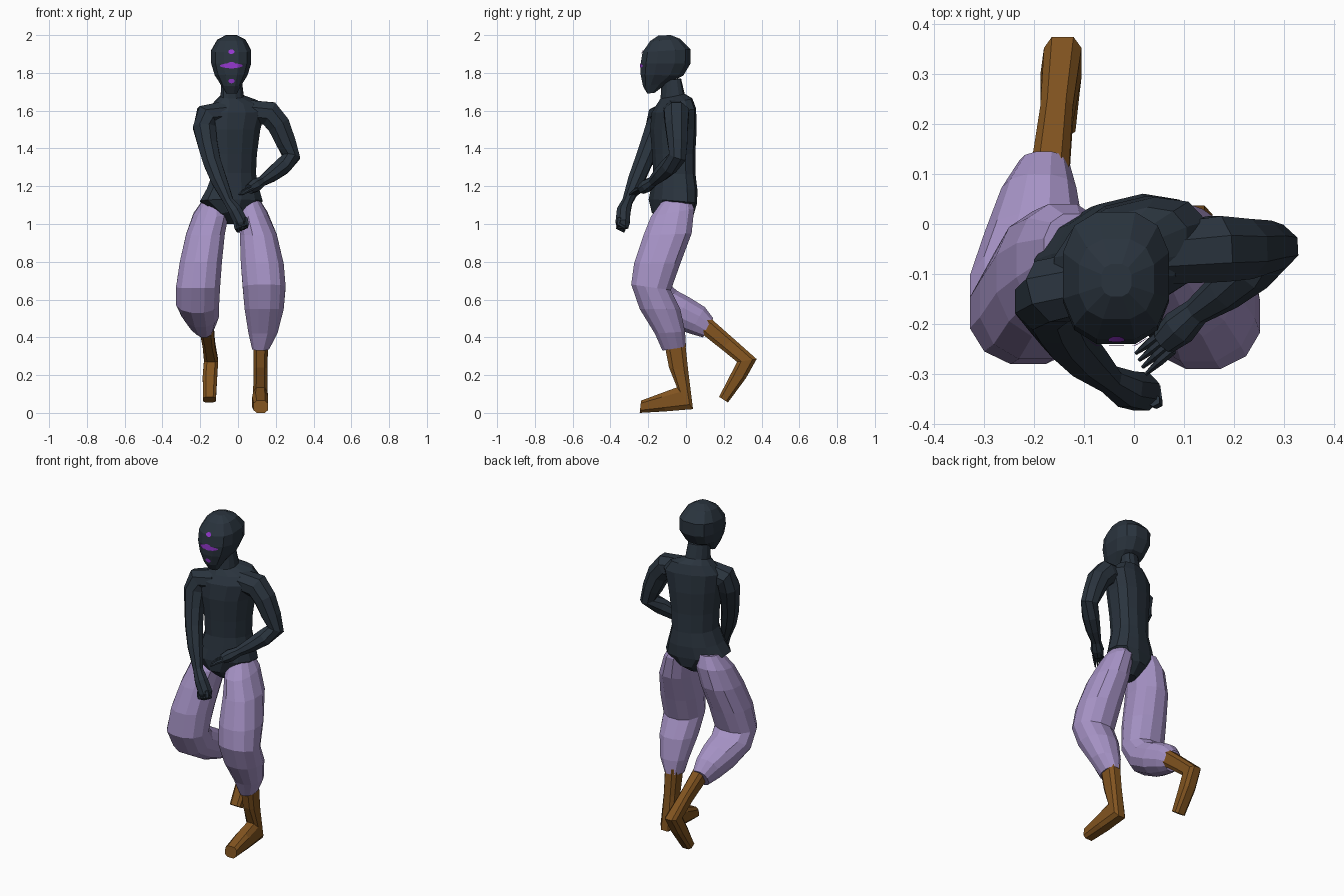
import bpy, bmesh, math
from mathutils import Vector
from mathutils.bvhtree import BVHTree


def material(name, rgb):
    m = bpy.data.materials.new(name)
    m.diffuse_color = (*rgb, 1)
    return m


NAVY = material("dark navy", (0.023, 0.034, 0.048))
LILAC = material("lilac cloth", (0.38, 0.29, 0.56))
BROWN = material("brown leather", (0.22, 0.088, 0.014))
VIOLET = material("bright violet", (0.30, 0.04, 0.62))


def skin(name, rings, mat):
    """Bridge closed point rings into a capped, flat-shaded mesh."""
    bm = bmesh.new()
    loops = [[bm.verts.new(p) for p in ring] for ring in rings]
    n = len(loops[0])
    for a, b in zip(loops, loops[1:]):
        for i in range(n):
            j = (i + 1) % n
            bm.faces.new((a[i], a[j], b[j], b[i]))
    bm.faces.new(loops[0])
    bm.faces.new(loops[-1])
    bmesh.ops.recalc_face_normals(bm, faces=bm.faces)
    me = bpy.data.meshes.new(name)
    bm.to_mesh(me)
    bm.free()
    me.materials.append(mat)
    ob = bpy.data.objects.new(name, me)
    bpy.context.collection.objects.link(ob)
    return ob


def oval(n, p):
    """Unit superellipse with a flat side towards the front."""
    pts = []
    for i in range(n):
        a = 2 * math.pi * (i + 0.5) / n
        c, s = math.cos(a), math.sin(a)
        pts.append((math.copysign(abs(c) ** (2 / p), c), math.copysign(abs(s) ** (2 / p), s)))
    mu, mv = max(u for u, v in pts), max(v for u, v in pts)
    return [(u / mu, v / mv) for u, v in pts]


def loft(name, rings, mat, n=12, p=2.2, skew=0.0):
    """Rings: front (y, z), back (y, z), left x, right x. Skew turns the right side back."""
    out = []
    for (fy, fz), (by, bz), x0, x1 in rings:
        out.append([Vector(((x0 + x1) / 2 + v * (x1 - x0) / 2,
                            (fy + by) / 2 + u * (fy - by) / 2 + v * skew * (x1 - x0),
                            (fz + bz) / 2 + u * (fz - bz) / 2)) for u, v in oval(n, p)])
    return skin(name, out, mat)


def tube(name, path, mat, n=8):
    """Path: (x, y, z, radius)."""
    pts = [Vector(q[:3]) for q in path]
    out = []
    for i, q in enumerate(path):
        t = Vector((0, 0, 0))
        if i:
            t += (pts[i] - pts[i - 1]).normalized()
        if i < len(pts) - 1:
            t += (pts[i + 1] - pts[i]).normalized()
        t.normalize()
        a = t.cross(Vector((0, 1, 0))).normalized()
        b = t.cross(a)
        out.append([pts[i] + q[3] * (a * u + b * v) for u, v in oval(n, 2)])
    return skin(name, out, mat)


# Torso with high-cut hips, shoulders and neck
loft("torso", [
    ((-.11, 1.00), (-.03, 1.00), -.06, .005),
    ((-.175, 1.06), (.035, 1.05), -.11, .05),
    ((-.185, 1.13), (.046, 1.11), -.20, .13),
    ((-.175, 1.19), (.05, 1.18), -.165, .112),
    ((-.165, 1.27), (.042, 1.26), -.135, .095),
    ((-.17, 1.37), (.04, 1.37), -.137, .10),
    ((-.18, 1.50), (.046, 1.50), -.15, .118),
    ((-.17, 1.59), (.042, 1.61), -.16, .145),
    ((-.145, 1.635), (.025, 1.665), -.12, .105),
    ((-.13, 1.665), (-.012, 1.69), -.092, .03),
    ((-.125, 1.76), (-.03, 1.77), -.088, .02)], NAVY, 12, 2.3, .12)

# Head
head = loft("head", [
    ((-.205, 1.69), (-.165, 1.695), -.062, -.005),
    ((-.228, 1.73), (-.10, 1.745), -.09, .018),
    ((-.24, 1.79), (-.015, 1.785), -.123, .05),
    ((-.24, 1.85), (.024, 1.85), -.142, .07),
    ((-.23, 1.91), (.024, 1.925), -.142, .07),
    ((-.19, 1.968), (-.03, 1.98), -.11, .04),
    ((-.145, 1.998), (-.08, 2.0), -.065, -.005)], NAVY, 12, 2.6)

# Face markings: thin patches draped on the face
bvh = BVHTree.FromPolygons([v.co for v in head.data.vertices],
                           [list(f.vertices) for f in head.data.polygons])


def marking(name, cx, cz, w, h, n=12):
    verts = []
    for i in range(n + 1):
        s = -1 + 2 * i / n
        hh = h * max(0.25, math.sqrt(1 - s * s))
        for k in (-1, 1):
            x, z = cx + s * w, cz + k * hh
            hit = bvh.ray_cast(Vector((x, -1, z)), Vector((0, 1, 0)))[0]
            verts.append((x, hit.y - 0.004, z))
    me = bpy.data.meshes.new(name)
    me.from_pydata(verts, [], [(2 * i, 2 * i + 2, 2 * i + 3, 2 * i + 1) for i in range(n)])
    me.materials.append(VIOLET)
    bpy.context.collection.objects.link(bpy.data.objects.new(name, me))


marking("forehead_mark", -.035, 1.912, .016, .012)
marking("chin_mark", -.035, 1.757, .016, .012)
marking("brow_band", -.035, 1.838, .060, .013)
marking("brow_centre", -.035, 1.84, .025, .018)

# Trousers
loft("trouser_leg_standing", [
    ((-.12, 1.13), (.02, 1.14), .0, .11),
    ((-.185, 1.04), (.043, 1.08), .0, .155),
    ((-.225, .94), (.03, .95), .01, .205),
    ((-.275, .79), (-.03, .79), .015, .242),
    ((-.29, .68), (-.08, .65), .025, .252),
    ((-.245, .55), (-.03, .55), .035, .242),
    ((-.165, .42), (-.005, .43), .055, .21),
    ((-.125, .33), (.0, .35), .075, .165)], LILAC)
loft("trouser_leg_raised", [
    ((-.12, 1.13), (.02, 1.14), -.18, -.07),
    ((-.185, 1.04), (.04, 1.07), -.235, -.05),
    ((-.225, .94), (.025, .95), -.275, -.07),
    ((-.27, .80), (-.03, .80), -.308, -.085),
    ((-.28, .66), (-.075, .67), -.328, -.095),
    ((-.21, .53), (-.045, .645), -.328, -.10),
    ((-.08, .455), (.02, .61), -.298, -.10),
    ((.02, .42), (.10, .56), -.265, -.115),
    ((.09, .40), (.145, .50), -.23, -.13)], LILAC)

# Boots: shaft, heel, instep, toe
loft("boot_standing", [
    ((-.115, .37), (-.005, .38), .08, .16),
    ((-.09, .24), (.012, .22), .083, .155),
    ((-.048, .135), (.037, .02), .08, .157),
    ((-.13, .105), (-.11, .008), .075, .16),
    ((-.238, .065), (-.245, .0), .083, .158)], BROWN, 8, 3.2)
loft("boot_raised", [
    ((.07, .43), (.12, .51), -.207, -.13),
    ((.19, .335), (.25, .395), -.187, -.122),
    ((.27, .27), (.374, .285), -.18, -.105),
    ((.232, .195), (.318, .185), -.187, -.11),
    ((.175, .085), (.222, .055), -.185, -.117)], BROWN, 8, 3.2)

# Arms
tube("arm_bent", [
    (.06, -.06, 1.595, .06), (.165, -.05, 1.585, .066), (.215, -.05, 1.525, .06),
    (.255, -.045, 1.43, .052), (.282, -.045, 1.355, .046), (.235, -.09, 1.305, .045),
    (.18, -.135, 1.262, .038), (.125, -.175, 1.225, .026), (.09, -.207, 1.203, .034),
    (.06, -.235, 1.185, .026)], NAVY)
tube("arm_forward", [
    (-.07, -.11, 1.59, .06), (-.165, -.135, 1.572, .064), (-.178, -.155, 1.51, .06),
    (-.16, -.19, 1.42, .052), (-.138, -.225, 1.33, .047), (-.10, -.265, 1.23, .042),
    (-.05, -.31, 1.12, .027), (-.015, -.33, 1.07, .036), (.015, -.335, 1.01, .038),
    (.02, -.332, .975, .026)], NAVY)

# Fingers of the open hand and the curled hand
for k in range(4):
    s = k / 3
    tube(f"open_finger_{k + 1}", [
        (.055 + .022 * s, -.218 - .034 * s, 1.188, .010),
        (.03 + .022 * s, -.238 - .036 * s, 1.176, .009),
        (.004 + .02 * s, -.258 - .042 * s, 1.155, .004)], NAVY, 6)
    tube(f"curled_finger_{k + 1}", [
        (-.012 + .05 * s, -.352, 1.012 + .02 * s, .013),
        (-.006 + .05 * s, -.358, .98 + .02 * s, .013),
        (.002 + .04 * s, -.325, .963 + .02 * s, .010)], NAVY, 6)
tube("open_thumb", [(.10, -.185, 1.205, .014), (.065, -.20, 1.18, .010), (.03, -.222, 1.165, .004)], NAVY, 6)
